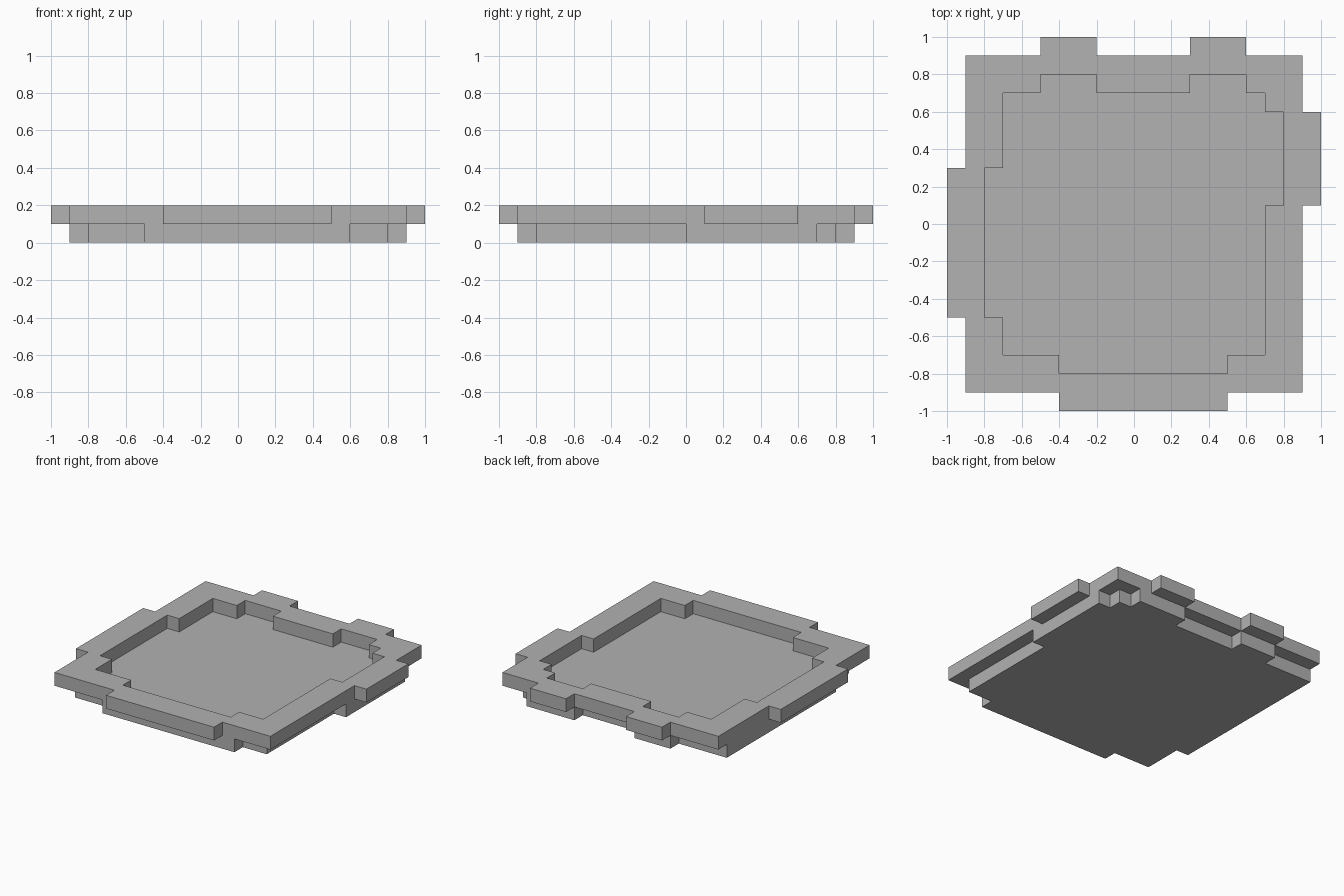
import bpy
import bmesh

cube = bpy.data.objects.get("Cube")
if cube:
    bpy.data.objects.remove(cube)

GREY = (0.445, 0.445, 0.445, 1)
grey = bpy.data.materials.new("plain grey")
grey.use_nodes = True
grey.diffuse_color = GREY
grey.node_tree.nodes["Principled BSDF"].inputs["Base Color"].default_value = GREY


def slab(name, loops, z, height):
    """Raise a flat outline, with optional inner holes, into a plate."""
    bm = bmesh.new()
    edges = []
    for loop in loops:
        verts = [bm.verts.new((x / 10, y / 10, z)) for x, y in loop]
        edges += [bm.edges.new((a, b)) for a, b in zip(verts, verts[1:] + verts[:1])]
    if len(loops) == 1:
        bm.faces.new(verts)
    else:
        bmesh.ops.triangle_fill(bm, edges=edges, use_beauty=True)
    raised = bmesh.ops.extrude_face_region(bm, geom=bm.faces[:])
    tops = [v for v in raised["geom"] if isinstance(v, bmesh.types.BMVert)]
    bmesh.ops.translate(bm, verts=tops, vec=(0, 0, height))
    bmesh.ops.recalc_face_normals(bm, faces=bm.faces[:])
    mesh = bpy.data.meshes.new(name)
    bm.to_mesh(mesh)
    bm.free()
    mesh.materials.append(grey)
    obj = bpy.data.objects.new(name, mesh)
    bpy.context.collection.objects.link(obj)


def rim_outline(r):
    """Square of half-width r with one-step tabs on each side (tenths)."""
    t = r + 1
    front = [(-r, -r), (-4, -r), (-4, -t), (5, -t), (5, -r), (r, -r)]
    right = [(r, 1), (t, 1), (t, 6), (r, 6), (r, r)]
    back = [(6, r), (6, t), (3, t), (3, r), (-2, r), (-2, t), (-5, t), (-5, r), (-r, r)]
    left = [(-r, 3), (-t, 3), (-t, -5), (-r, -5)]
    return front + right + back + left


# Raised rim around the recess
slab("raised_rim", [rim_outline(9), rim_outline(7)], 0.1, 0.1)

# Base plate under the rim, stepped on every side
base = [(-8, -8), (-5, -8), (-5, -9), (6, -9), (6, -8), (8, -8),
        (8, 0), (9, 0), (9, 7), (8, 7), (8, 8), (7, 8), (7, 9),
        (3, 9), (3, 8), (-2, 8), (-2, 9), (-5, 9), (-5, 8), (-9, 8),
        (-9, -5), (-8, -5)]
slab("base_plate", [base], 0, 0.1)
